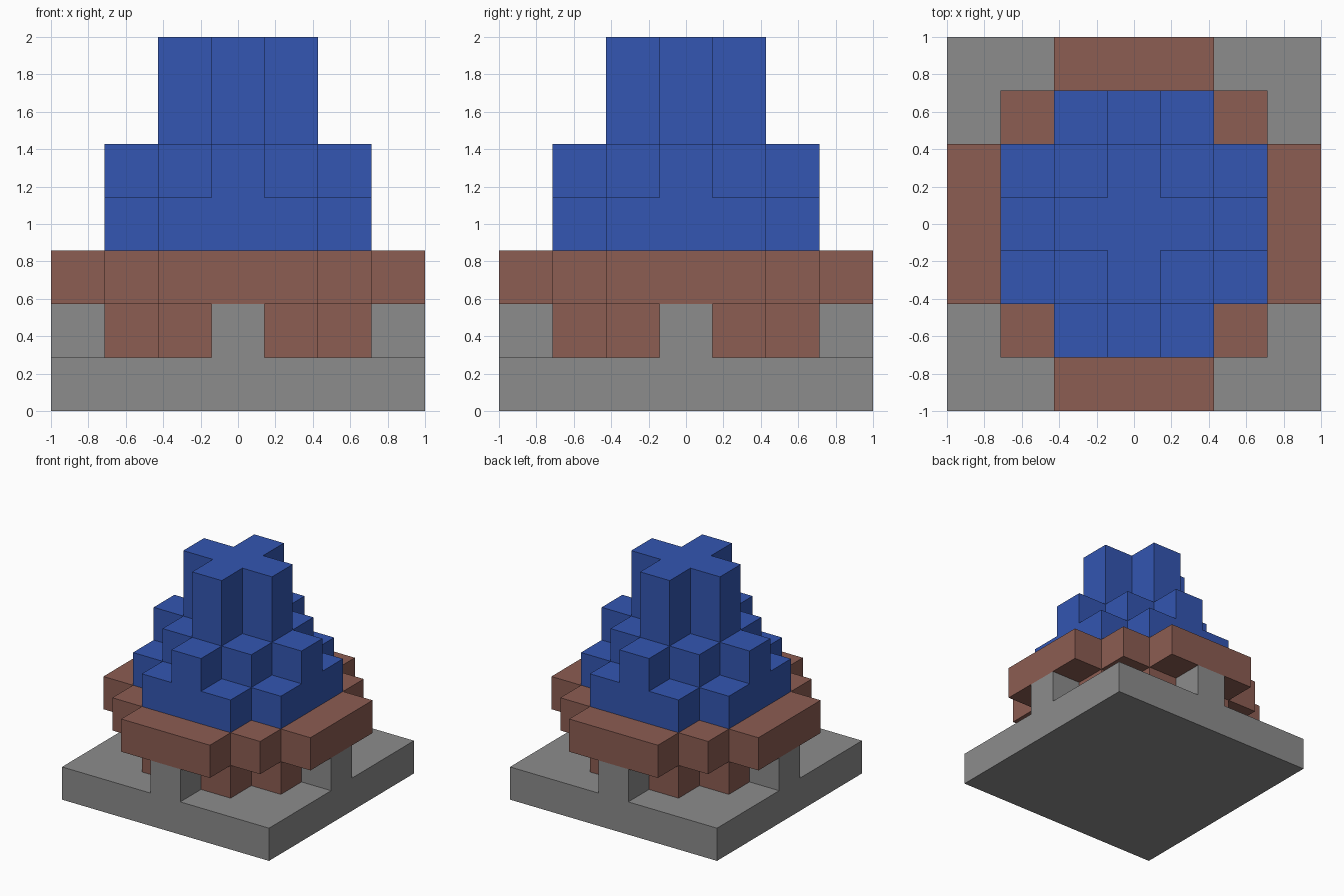
import bpy, bmesh, math
from mathutils import Vector

if "Cube" in bpy.data.objects:
    bpy.data.objects.remove(bpy.data.objects["Cube"], do_unlink=True)

UNIT = 2 / 7  # block size: seven blocks per side


def material(name, rgb):
    mat = bpy.data.materials.new(name)
    mat.use_nodes = True
    mat.diffuse_color = (*rgb, 1)
    mat.node_tree.nodes["Principled BSDF"].inputs["Base Color"].default_value = (*rgb, 1)
    return mat


def tier(level, reach, spread):
    """Blocks of one level, limited by square reach and by diagonal spread."""
    span = range(-reach, reach + 1)
    return {(x, y, level) for x in span for y in span if abs(x) + abs(y) <= spread}


def build(name, blocks, mat):
    """Join blocks into one closed stepped solid with clean flat faces."""
    bm = bmesh.new()
    for block in blocks:
        centre = Vector(block) + Vector((0, 0, 0.5))
        for axis in range(3):
            for sign in (-1, 1):
                out = Vector((0, 0, 0))
                out[axis] = sign
                if tuple(int(b + o) for b, o in zip(block, out)) in blocks:
                    continue
                u = Vector((out.y, out.z, out.x)) / 2
                v = out.cross(u)
                mid = centre + out / 2
                corners = (mid - u - v, mid + u - v, mid + u + v, mid - u + v)
                bm.faces.new([bm.verts.new(c * UNIT) for c in corners])
    bmesh.ops.remove_doubles(bm, verts=bm.verts, dist=0.001)
    bmesh.ops.dissolve_limit(bm, angle_limit=math.radians(1),
                             verts=bm.verts, edges=bm.edges)
    mesh = bpy.data.meshes.new(name)
    bm.to_mesh(mesh)
    bm.free()
    mesh.materials.append(mat)
    obj = bpy.data.objects.new(name, mesh)
    bpy.context.collection.objects.link(obj)
    return obj


grey = material("stone grey", (0.265, 0.265, 0.265))
brown = material("clay brown", (0.262, 0.109, 0.085))
blue = material("deep blue", (0.033, 0.093, 0.445))

# Square plinth with a short post in the middle of each edge
posts = {(3, 0, 1), (-3, 0, 1), (0, 3, 1), (0, -3, 1)}
build("plinth", tier(0, 3, 6) | posts, grey)

# Brown body, narrow below and overhanging above
build("body", tier(1, 2, 3) | tier(2, 3, 4), brown)

# Blue stepped tower ending in a tall cross
build("tower", tier(3, 2, 3) | tier(4, 2, 2) | tier(5, 1, 1) | tier(6, 1, 1), blue)
